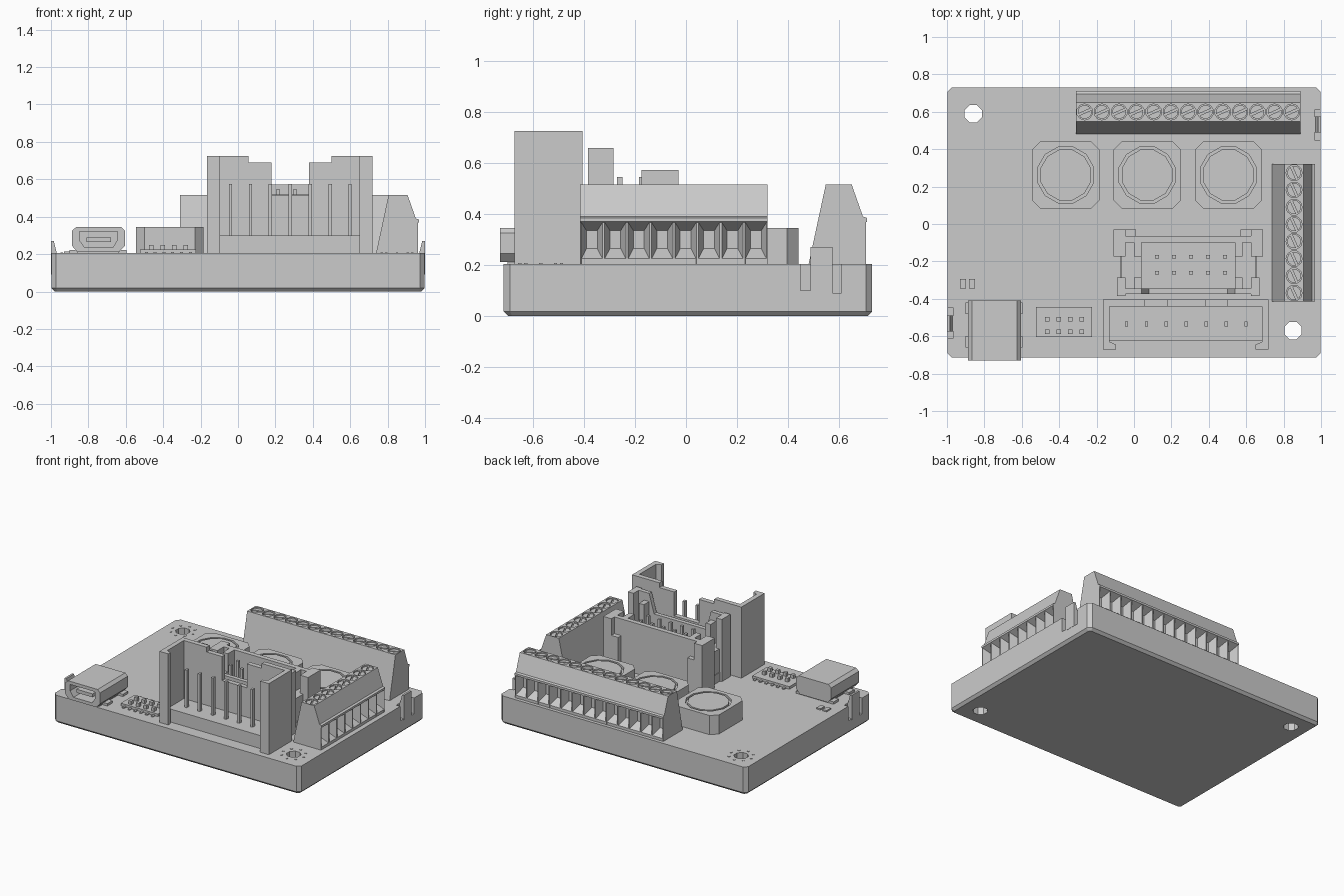
import bpy, bmesh, math
from mathutils import Matrix, Vector

if "Cube" in bpy.data.objects:
    bpy.data.objects.remove(bpy.data.objects["Cube"])

TOP = 0.205  # upper surface of the board


def finish(name, bm, xf=None):
    if xf:
        bm.transform(xf)
    bmesh.ops.recalc_face_normals(bm, faces=bm.faces)
    me = bpy.data.meshes.new(name)
    bm.to_mesh(me)
    bm.free()
    ob = bpy.data.objects.new(name, me)
    bpy.context.collection.objects.link(ob)
    return ob


def add_prism(bm, pts, a, b, axis='z'):
    """Extrude a 2D outline from a to b along an axis."""
    place = {'z': lambda p, t: (p[0], p[1], t),
             'y': lambda p, t: (p[0], t, p[1]),
             'x': lambda p, t: (t, p[0], p[1])}[axis]
    lo = [bm.verts.new(place(p, a)) for p in pts]
    hi = [bm.verts.new(place(p, b)) for p in pts]
    bm.faces.new(lo)
    bm.faces.new(hi)
    for i in range(len(pts)):
        j = (i + 1) % len(pts)
        bm.faces.new((lo[i], lo[j], hi[j], hi[i]))


def rect(x0, x1, y0, y1, c=0.0):
    if not c:
        return [(x0, y0), (x1, y0), (x1, y1), (x0, y1)]
    return [(x0 + c, y0), (x1 - c, y0), (x1, y0 + c), (x1, y1 - c),
            (x1 - c, y1), (x0 + c, y1), (x0, y1 - c), (x0, y0 + c)]


def circle(x, y, r, n):
    return [(x + r * math.cos(math.tau * (i + .5) / n),
             y + r * math.sin(math.tau * (i + .5) / n)) for i in range(n)]


def boxes(name, items, xf=None):
    bm = bmesh.new()
    for x0, x1, y0, y1, z0, z1 in items:
        add_prism(bm, rect(x0, x1, y0, y1), z0, z1)
    return finish(name, bm, xf)


def prisms(name, outlines, a, b, axis='z', xf=None):
    bm = bmesh.new()
    for o in outlines:
        add_prism(bm, o, a, b, axis)
    return finish(name, bm, xf)


def cut(ob, cutter):
    m = ob.modifiers.new("cut", 'BOOLEAN')
    m.operation, m.solver, m.object = 'DIFFERENCE', 'EXACT', cutter
    bpy.context.view_layer.objects.active = ob
    bpy.ops.object.modifier_apply(modifier=m.name)
    bpy.data.objects.remove(cutter)


# board with chamfered corners and lower edge
bm = bmesh.new()
add_prism(bm, rect(-.998, .998, -.715, .73, .025), 0, TOP)
low = [e for e in bm.edges if all(v.co.z < .001 for v in e.verts)]
bmesh.ops.bevel(bm, geom=low, offset=.018, segments=1, affect='EDGES')
board = finish("board", bm)
mounts = [(-.86, .59), (.85, -.57)]
cut(board, prisms("mount_cutter", [circle(x, y, .05, 8) for x, y in mounts], -.1, .4))

# copper dots round the mounting holes
prisms("mount_dots", [circle(x + .082 * math.cos(k * math.pi / 4),
                             y + .082 * math.sin(k * math.pi / 4), .009, 4)
                      for x, y in mounts for k in range(8)], TOP - .01, TOP + .003)

# snap clips on both short sides, with relief slots beside each
clip = [(1, .09), (1, .27), (.985, .27), (.968, .2), (.968, .09)]
for side, ang in (("right", 0), ("left", math.pi)):
    turn = Matrix.Rotation(ang, 4, 'Z')
    cut(board, boxes(side + "_slot_cutter",
                     [(.965, 1.1, .45, .488, .1, .3), (.965, 1.1, .575, .61, .09, .3)], turn))
    prisms(side + "_clip", [clip], .488, .575, 'y', turn)


def terminal_block(name, poles, pitch, xf):
    """Screw terminal: local x along the row, local y points to the wire side."""
    L = poles * pitch
    body = [(0, TOP - .005), (.068, .515), (.17, .515), (.214, .39), (.23, .385), (.23, .37),
            (.165, .335), (.165, .265), (.225, .225), (.225, TOP - .005)]
    ob = prisms(name + "_body", [body], 0, L, 'x', xf)
    mid = [(pitch * (i + .5), .119) for i in range(poles)]
    cut(ob, prisms(name + "_hole_cutter", [circle(x, y, .043, 10) for x, y in mid],
                   .49, .6, 'z', xf))
    # screw heads with a slanted slot
    s = prisms(name + "_screws", [circle(x, y, .038, 10) for x, y in mid], .46, .508, 'z', xf)
    slot = [[(x - .04, y - .012), (x - .036, y - .022), (x + .04, y + .012), (x + .036, y + .022)]
            for x, y in mid]
    cut(s, prisms(name + "_slot_cutter", slot, .496, .6, 'z', xf))
    # wedge ribs between the wire mouths, half ribs at both ends
    ribs = []
    for i in range(poles + 1):
        x = i * pitch
        a, b = max(0, x - .03), min(L, x + .03)
        c, d = max(0, x - .004), min(L, x + .004)
        ribs.append([(a, .15), (b, .15), (d, .226), (c, .226)])
    prisms(name + "_ribs", ribs, TOP, .372, 'z', xf)


terminal_block("back_terminal", 13, 1.2 / 13, Matrix.Translation((-.31, .48, 0)))
terminal_block("right_terminal", 8, .735 / 8,
               Matrix.Translation((.737, .32, 0)) @ Matrix.Rotation(-math.pi / 2, 4, 'Z'))

# three power inductors
for i, x in enumerate((-.365, .07, .505)):
    y = .262
    coil = prisms(f"inductor_{i}", [rect(x - .18, x + .18, y - .18, y + .18, .045)], TOP - .005, .345)
    cut(coil, prisms("coil_cutter", [circle(x, y, .155, 12)], .325, .4))
    prisms(f"inductor_core_{i}", [circle(x, y, .14, 12)], .32, .345)

# tall front connector: floor, stepped back wall, end walls with front hooks, pins
B = TOP - .005
back = [(-.165, B), (.72, B), (.72, .725), (.5, .725), (.5, .69), (.38, .69), (.38, .515),
        (.18, .515), (.18, .69), (.055, .69), (.055, .725), (-.165, .725)]
prisms("tall_connector_back", [back], -.44, -.405, 'y')
boxes("tall_connector_floor", [(-.13, .69, -.625, -.43, B, .3)])
left_end = [(-.165, -.405), (-.165, -.672), (-.095, -.672), (-.095, -.645), (-.13, -.63), (-.13, -.405)]
right_end = [(.555 - x, y) for x, y in left_end]
prisms("tall_connector_ends", [left_end, right_end], B, .725)
boxes("tall_connector_pins", [(x - .009, x + .009, -.548, -.522, .29, .575)
                              for x in (-.04 + .1065 * i for i in range(7))])

# box header: low middle walls, taller slotted corner posts, two rows of pins
hx = .29
front = [(-.08, B), (.66, B), (.66, .66), (.54, .66), (.5, .52), (.08, .52), (.04, .66), (-.08, .66)]
prisms("box_header_front", [front], -.375, -.345, 'y')
boxes("box_header_back", [(-.08, .66, -.1, -.065, B, .572)])
boxes("box_header_floor", [(-.075, .655, -.36, -.08, B, .27)])
ends = []
for s in (-1, 1):
    def span(a, b):
        return sorted((hx + s * a, hx + s * b))
    ends += [(*span(.25, .36), -.35, -.09, B, .44),        # end block
             (*span(.335, .38), -.385, -.285, B, .66),     # front latch post
             (*span(.25, .29), -.35, -.285, B, .6),
             (*span(.335, .40), -.175, -.03, B, .572),     # back latch post
             (*span(.25, .29), -.175, -.09, B, .572),
             (*span(.28, .40), -.065, -.03, B, .45)]
boxes("box_header_ends", ends)
boxes("box_header_pins", [(x - .01, x + .01, y - .01, y + .01, .26, .545)
                          for x in (.123 + .091 * i for i in range(5)) for y in (-.175, -.26)])

# socket for the data cable: hollow shell with a tongue
shell = [(-.86, .212), (-.635, .212), (-.605, .245), (-.605, .325), (-.625, .345),
         (-.865, .345), (-.888, .325), (-.888, .245)]
usb = prisms("data_socket", [shell], -.73, -.41, 'y')
mouth = [(-.82, .235), (-.67, .235), (-.645, .275), (-.645, .322), (-.848, .322), (-.848, .275)]
cut(usb, prisms("mouth_cutter", [mouth], -.9, -.5, 'y'))
boxes("data_socket_tongue", [(-.81, -.68, -.71, -.49, .265, .29)])
boxes("data_socket_feet", [(-.9, -.595, -.66, -.6, B, .222), (-.9, -.595, -.48, -.42, B, .222),
                           (-.86, -.635, -.7, -.42, B, .22)])

# small flat pin socket
boxes("small_socket", [(-.525, -.225, -.605, -.445, B, .224)])
boxes("small_socket_pins", [(x - .012, x + .012, y - .012, y + .012, .21, .25)
                            for x in (-.465 + .062 * i for i in range(4)) for y in (-.51, -.575)])
boxes("small_socket_leads", [(x - .008, x + .008, -.63, -.42, B, .212)
                             for x in (-.49 + .047 * i for i in range(6))])

# tiny surface parts beside the data socket
boxes("chip_parts", [(x - .016, x + .016, -.345, -.295, B, .215) for x in (-.915, -.865)])
